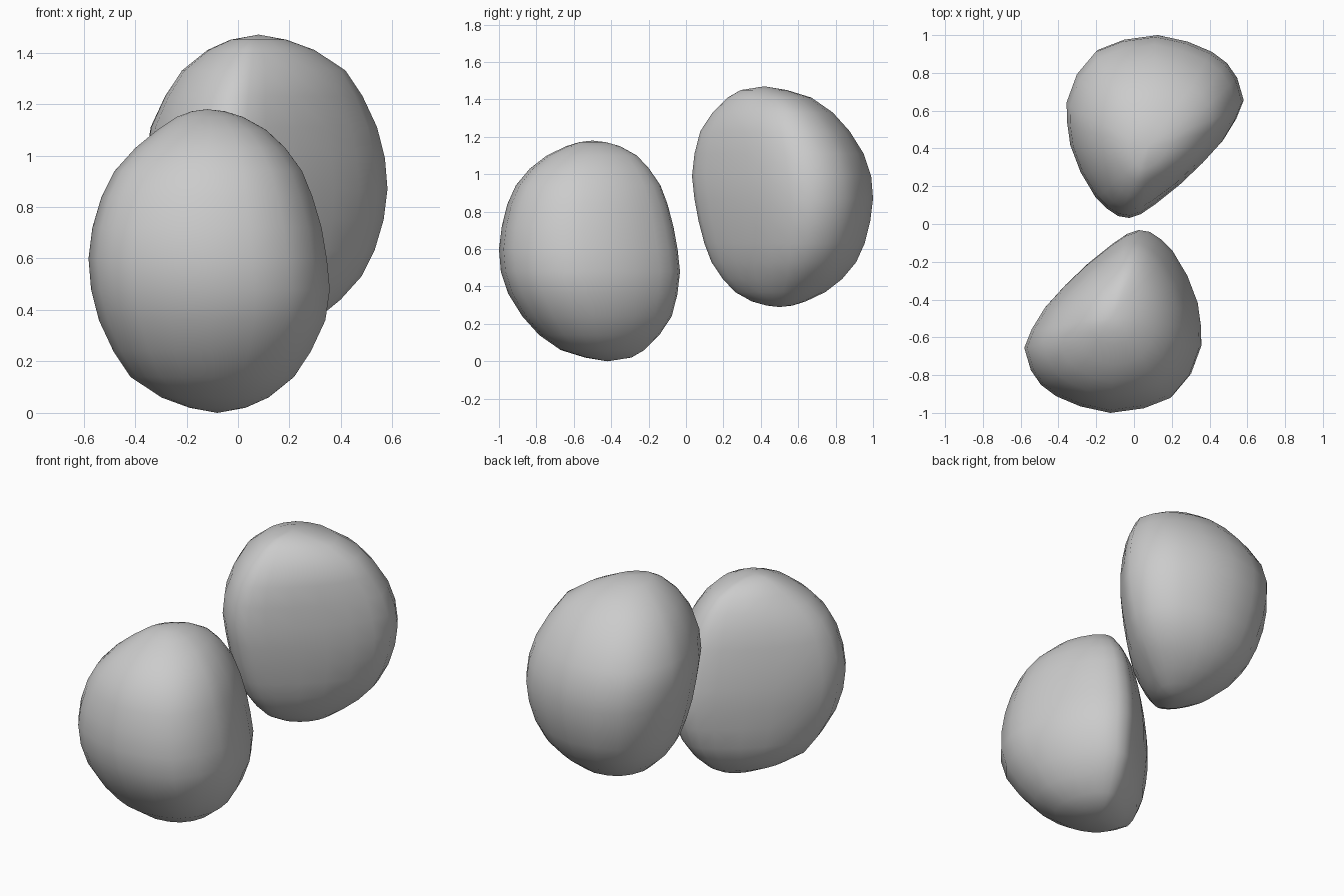
import bpy, bmesh, math

# Plan outline of one lobe: rounded wedge pointing at the centre
OUTLINE = [(0.02, -0.03), (-0.04, -0.05), (-0.12, -0.105), (-0.25, -0.21),
           (-0.37, -0.325), (-0.47, -0.435), (-0.54, -0.55), (-0.58, -0.65),
           (-0.545, -0.77), (-0.49, -0.85), (-0.41, -0.91), (-0.28, -0.965),
           (-0.12, -1.0), (0.06, -0.975), (0.2, -0.92), (0.3, -0.8),
           (0.355, -0.65), (0.352, -0.54), (0.335, -0.42), (0.28, -0.275),
           (0.2, -0.14), (0.14, -0.08), (0.08, -0.04)]

# Height, then x and y extents of each level
LEVELS = [(0.02, -0.19, 0.03, -0.54, -0.29),
          (0.06, -0.30, 0.12, -0.67, -0.22),
          (0.14, -0.42, 0.22, -0.785, -0.14),
          (0.24, -0.485, 0.285, -0.875, -0.075),
          (0.36, -0.54, 0.34, -0.95, -0.045),
          (0.48, -0.57, 0.357, -0.99, -0.032),
          (0.60, -0.58, 0.345, -1.0, -0.045),
          (0.72, -0.565, 0.325, -0.985, -0.067),
          (0.84, -0.53, 0.29, -0.955, -0.098),
          (0.94, -0.48, 0.25, -0.91, -0.135),
          (1.03, -0.40, 0.185, -0.835, -0.195),
          (1.10, -0.315, 0.11, -0.745, -0.26),
          (1.15, -0.24, 0.02, -0.64, -0.35),
          (1.172, -0.18, -0.05, -0.57, -0.43)]
BOTTOM, TOP = (-0.08, -0.42, 0.0), (-0.12, -0.5, 1.18)
HEIGHT = 1.47


def lobe(name, inverted):
    bm = bmesh.new()

    def vert(x, y, z):
        return bm.verts.new((-x, -y, HEIGHT - z) if inverted else (x, y, z))

    rings = []
    for z, x0, x1, y0, y1 in LEVELS:
        # Sections become rounder towards the poles
        t = 0.45 * abs(z / 0.59 - 1) ** 3
        ring = []
        for px, py in OUTLINE:
            u, v = (px + 0.112) / 0.467, (py + 0.515) / 0.485
            r = math.hypot(u, v)
            k = (1 - t) + t / r
            ring.append(vert((x0 + x1) / 2 + u * k * (x1 - x0) / 2,
                             (y0 + y1) / 2 + v * k * (y1 - y0) / 2, z))
        rings.append(ring)
    n = len(OUTLINE)
    for a, b in zip(rings, rings[1:]):
        for i in range(n):
            j = (i + 1) % n
            bm.faces.new((a[i], a[j], b[j], b[i]))
    for pole, ring in ((BOTTOM, rings[0]), (TOP, rings[-1])):
        p = vert(*pole)
        for i in range(n):
            bm.faces.new((ring[i], ring[(i + 1) % n], p))
    bmesh.ops.recalc_face_normals(bm, faces=bm.faces)
    for f in bm.faces:
        f.smooth = True
    mesh = bpy.data.meshes.new(name)
    bm.to_mesh(mesh)
    bm.free()
    bpy.context.collection.objects.link(bpy.data.objects.new(name, mesh))


# The back lobe is the front one inverted through the model's centre
lobe("front_lobe", False)
lobe("back_lobe", True)
